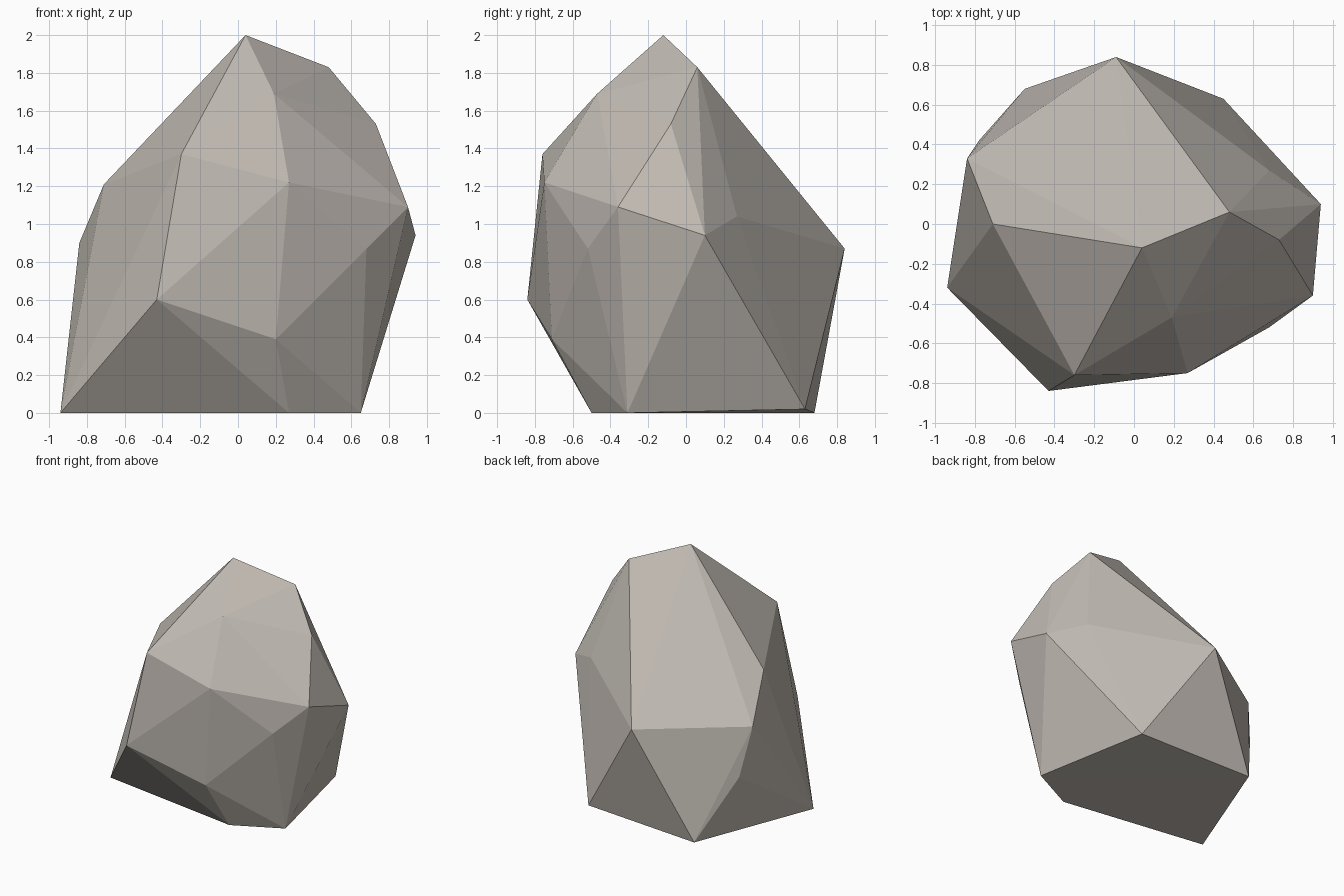
import bpy, bmesh

if "Cube" in bpy.data.objects:
    bpy.data.objects.remove(bpy.data.objects["Cube"])

# Corner points of the boulder, listed by level
base = [(-.94, -.32, 0), (.27, -.50, 0), (.65, -.31, 0), (.45, .63, .02), (-.55, .68, 0)]
lower = [(.20, -.71, .39), (-.43, -.84, .60), (-.78, .42, .50)]
middle = [(.68, -.52, .87), (-.09, .84, .87), (-.84, .33, .90), (.94, .10, .94),
          (.68, .27, 1.04), (.90, -.36, 1.09)]
upper = [(-.71, 0, 1.21), (.27, -.75, 1.22), (-.30, -.76, 1.37), (.73, -.08, 1.53),
         (.19, -.47, 1.69)]
peak = [(.48, .06, 1.83), (.04, -.12, 2.0)]

# Faceted stone body wrapped around the corners
bm = bmesh.new()
for co in base + lower + middle + upper + peak:
    bm.verts.new(co)
bmesh.ops.convex_hull(bm, input=list(bm.verts))
bmesh.ops.recalc_face_normals(bm, faces=list(bm.faces))
mesh = bpy.data.meshes.new("boulder")
bm.to_mesh(mesh)
bm.free()
boulder = bpy.data.objects.new("boulder", mesh)
bpy.context.collection.objects.link(boulder)

# Warm grey stone
stone = bpy.data.materials.new("warm grey stone")
stone.diffuse_color = (.54, .50, .455, 1)
stone.use_nodes = True
stone.node_tree.nodes["Principled BSDF"].inputs["Base Color"].default_value = stone.diffuse_color
mesh.materials.append(stone)
